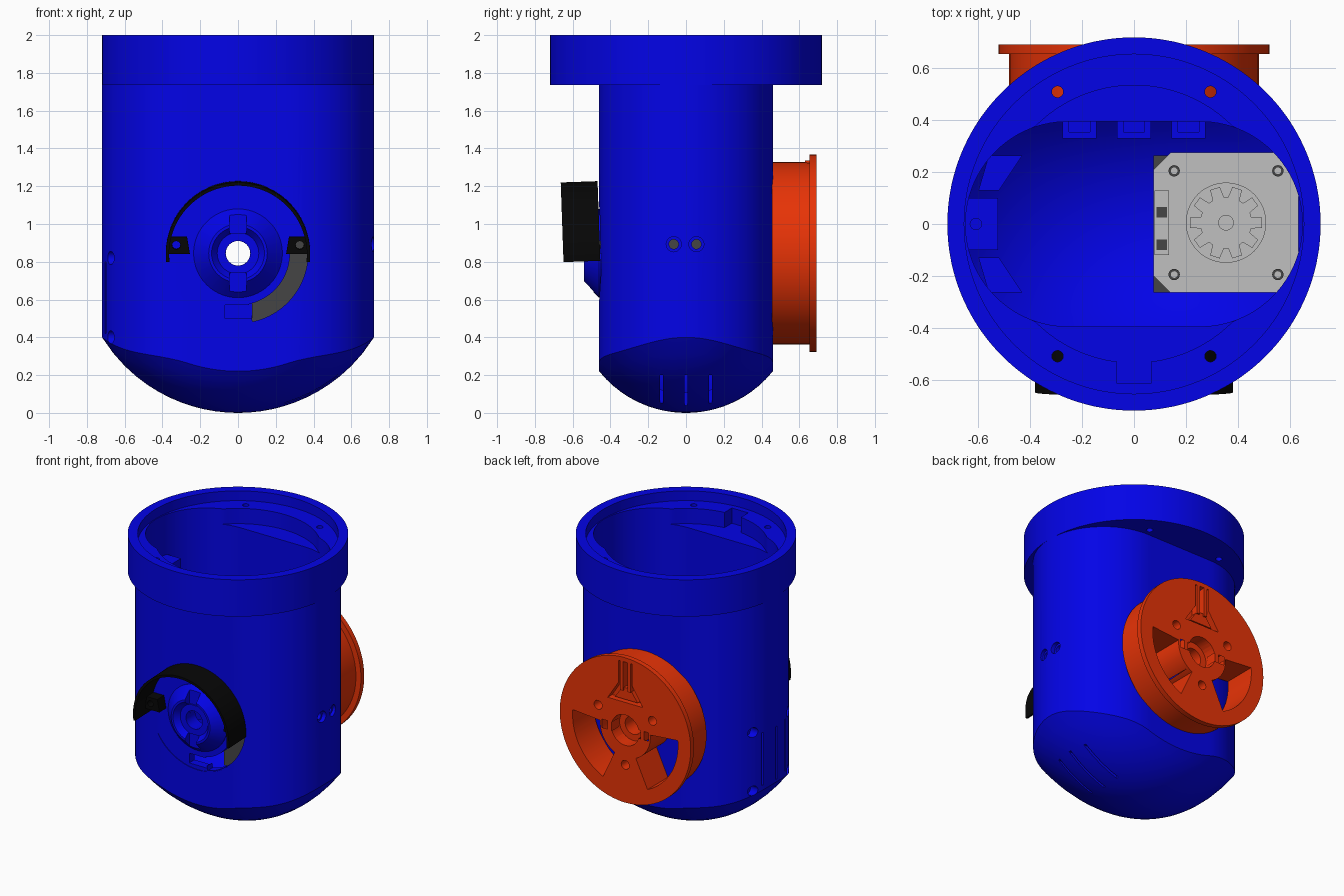
import bpy, bmesh
from math import sin, cos, radians, pi, sqrt
from mathutils import Matrix

if "Cube" in bpy.data.objects:
    bpy.data.objects.remove(bpy.data.objects["Cube"])

N = 144          # segments round the body
AXLE = 0.845     # height of the cross axle


def material(name, rgb):
    m = bpy.data.materials.new(name)
    m.use_nodes = True
    m.diffuse_color = (*rgb, 1)
    m.node_tree.nodes["Principled BSDF"].inputs["Base Color"].default_value = (*rgb, 1)
    return m


BLUE = material("blue plastic", (0.001, 0.001, 0.8))
ORANGE = material("orange plastic", (0.8, 0.033, 0.002))
BLACK = material("black plastic", (0.002, 0.002, 0.002))
STEEL = material("light grey metal", (0.53, 0.53, 0.53))
DARK = material("dark grey metal", (0.06, 0.06, 0.06))


def finish(name, bm, mat):
    bmesh.ops.remove_doubles(bm, verts=bm.verts, dist=0.0001)
    bmesh.ops.recalc_face_normals(bm, faces=bm.faces)
    me = bpy.data.meshes.new(name)
    bm.to_mesh(me)
    bm.free()
    ob = bpy.data.objects.new(name, me)
    bpy.context.collection.objects.link(ob)
    me.materials.append(mat)
    return ob


def prism(name, pts, axis, a, b, mat=BLUE):
    """Extrude a 2D outline along an axis; outlines across y are relative to the axle."""
    place = {"x": lambda p: (a, p[0], p[1]),
             "y": lambda p: (p[0], a, AXLE + p[1]),
             "z": lambda p: (p[0], p[1], a)}[axis]
    bm = bmesh.new()
    face = bm.faces.new([bm.verts.new(place(p)) for p in pts])
    out = bmesh.ops.extrude_face_region(bm, geom=[face])
    step = [(b - a) * (axis == k) for k in "xyz"]
    bmesh.ops.translate(bm, vec=step, verts=[v for v in out["geom"] if isinstance(v, bmesh.types.BMVert)])
    return finish(name, bm, mat)


def box(name, x0, x1, y0, y1, z0, z1, mat=BLUE):
    return prism(name, [(x0, y0), (x1, y0), (x1, y1), (x0, y1)], "z", z0, z1, mat)


def circle(r, cx=0, cy=0, n=32):
    return [(cx + r * cos(2 * pi * i / n), cy + r * sin(2 * pi * i / n)) for i in range(n)]


def sector(r0, r1, a0, a1, n=32):
    angles = [radians(a0 + (a1 - a0) * i / n) for i in range(n + 1)]
    return [(r1 * cos(t), r1 * sin(t)) for t in angles] + [(r0 * cos(t), r0 * sin(t)) for t in reversed(angles)]


def loft(name, rings, mat, cap):
    """Skin closed rings of points; cap both ends, or join last ring to first."""
    bm = bmesh.new()
    vs = [[bm.verts.new(p) for p in ring] for ring in rings]
    for a, b in zip(vs, vs[1:] + ([] if cap else vs[:1])):
        for i in range(len(a)):
            j = (i + 1) % len(a)
            bm.faces.new((a[i], a[j], b[j], b[i]))
    if cap:
        bm.faces.new(vs[0])
        bm.faces.new(vs[-1])
    return finish(name, bm, mat)


def turned(name, profile, mat, n=96):
    """Closed (radius, y) profile turned about the axle."""
    return loft(name, [[(x, y, AXLE + z) for x, z in circle(r, n=n)] for r, y in profile], mat, False)


def cut(ob, cutters):
    for c in cutters:
        mod = ob.modifiers.new("cut", "BOOLEAN")
        mod.operation, mod.solver, mod.object = "DIFFERENCE", "EXACT", c
    bpy.context.view_layer.update()
    me = bpy.data.meshes.new_from_object(ob.evaluated_get(bpy.context.evaluated_depsgraph_get()))
    ob.modifiers.clear()
    ob.data = me
    for c in cutters:
        bpy.data.objects.remove(c)


# Body outlines: two half circles joined by flats, over a swept-arc bottom
def dome(x, y):
    return 0.848 - sqrt(0.848 ** 2 - x * x) + 0.59 - sqrt(0.59 ** 2 - y * y)


def stadium(t, c, h):
    s, k = abs(sin(t)), abs(cos(t))
    if h * k <= c * s:
        return h / s
    return c * k + sqrt(h * h - (c * s) ** 2)


def outer(t):
    return stadium(t, 0.26, 0.46)


def inner(t):
    return stadium(t, 0.255, 0.395)


def ring(radius, height):
    pts = []
    for i in range(N):
        t = 2 * pi * i / N
        r = radius(t)
        x, y = r * cos(t), r * sin(t)
        pts.append((x, y, height(x, y)))
    return pts


def flat(z):
    return lambda x, y: z


steps = [0.01] + [k / 12 for k in range(1, 13)]
rings = [ring(lambda t, s=s: s * outer(t), dome) for s in steps]
rings += [ring(outer, flat(1.735)), ring(lambda t: 0.72, flat(1.735)), ring(lambda t: 0.72, flat(2)),
          ring(lambda t: 0.655, flat(2)), ring(lambda t: 0.655, flat(1.93)),
          ring(lambda t: max(0.535, inner(t)), flat(1.93)),
          ring(lambda t: max(0.535, inner(t)), flat(1.82)), ring(inner, flat(1.82))]
rings += [ring(lambda t, s=s: s * inner(t), lambda x, y: dome(x, y) + 0.07) for s in reversed(steps)]
body = loft("body_shell", rings, BLUE, True)

# Openings in the body
cuts = [prism("c", circle(0.375, n=64), "y", -0.6, -0.455),
        prism("c", circle(0.065), "y", -0.7, 0.7),
        prism("c", sector(0.275, 0.37, -78, 0), "y", -0.6, -0.3),
        box("c", -0.07, 0.07, -0.6, -0.3, 0.5, 0.57),
        box("c", -0.065, 0.065, -0.615, -0.5, 1.82, 1.98)]
for x in (-0.295, 0.295):
    for y in (-0.51, 0.51):
        cuts.append(prism("c", circle(0.022, x, y, 16), "z", 1.6, 2.1))
for y in (-0.065, 0.055):
    cuts.append(prism("c", circle(0.025, y, 0.893, 20), "x", 0.605, 0.8))
    cuts.append(prism("c", circle(0.04, y, 0.893, 20), "x", 0.69, 0.8))
for y in (-0.13, 0, 0.13):
    cuts.append(box("c", 0.25, 0.6, y - 0.008, y + 0.008, -0.1, 0.2))
    cuts.append(box("c", -0.8, -0.6, y - 0.008, y + 0.008, 0.42, 0.8))
for y in (-0.2, 0.2):
    for z in (0.4, 0.82):
        cuts.append(prism("c", circle(0.035, y, z, 20), "x", -0.8, -0.63))
cut(body, cuts)

# Front bearing boss with two key slots
boss = turned("bearing_boss", [(0.235, -0.44), (0.235, -0.46), (0.155, -0.54), (0.14, -0.54),
                               (0.11, -0.5), (0.065, -0.5), (0.065, -0.44)], BLUE)
cut(boss, [box("c", -0.045, 0.045, -0.6, -0.49, AXLE + z - 0.05, AXLE + z + 0.05) for z in (-0.155, 0.155)])

# Front shield: half hoop with two screw tabs, leaning slightly forward
shield = [prism("shield_hoop", sector(0.365, 0.382, -6, 186, 64), "y", -0.65, -0.455, BLACK)]
for s in (-1, 1):
    tab = prism("shield_tab", [(s * 0.255, 0), (s * 0.37, 0), (s * 0.37, 0.09), (s * 0.27, 0.09)],
                "y", -0.53, -0.455, BLACK)
    cut(tab, [prism("c", circle(0.022, s * 0.327, 0.045, 16), "y", -0.7, -0.4)])
    prism("tab_screw", circle(0.022, s * 0.327, 0.045, 16), "y", -0.48, -0.45, DARK if s > 0 else BLUE)
    shield.append(tab)
pivot = Matrix.Translation((0, -0.455, AXLE))
for ob in shield:
    ob.data.transform(pivot @ Matrix.Rotation(0.035, 4, "X") @ pivot.inverted())

# Back wheel
wheel = turned("wheel", [(0.065, 0.455), (0.482, 0.455), (0.482, 0.655), (0.522, 0.655),
                         (0.522, 0.692), (0.065, 0.692)], ORANGE)
cuts = [prism("c", sector(0.2, 0.42, a - 35, a + 35), "y", 0.4, 0.8) for a in (-30, 210)]
for a in (30, 150, 270):
    t = radians(a)
    cuts.append(prism("c", circle(0.032, 0.25 * cos(t), 0.25 * sin(t), 20), "y", 0.56, 0.8))
cuts += [prism("c", circle(0.11), "y", 0.6, 0.8),
         box("c", -0.185, 0.185, 0.62, 0.8, AXLE - 0.03, AXLE + 0.03),
         prism("c", [(-0.14, 0.2), (0.14, 0.2), (0.055, 0.33), (0.055, 0.49), (-0.055, 0.49), (-0.055, 0.33)],
               "y", 0.64, 0.8)]
cut(wheel, cuts)
prism("wheel_wedge", [(-0.09, 0.215), (0.09, 0.215), (0.03, 0.3), (-0.03, 0.3)], "y", 0.63, 0.68, ORANGE)
for s in (-1, 1):
    x = s * 0.03
    box("wheel_prong", x - 0.012, x + 0.012, 0.63, 0.692, AXLE + 0.28, AXLE + 0.49, ORANGE)
    x = s * 0.13
    box("hub_clip", x - 0.015, x + 0.015, 0.6, 0.685, AXLE - 0.05, AXLE + 0.05, ORANGE)

# Motor inside: dark case, light end plate, gear
mx, my = 0.355, 0.005


def chamfered(hx, hy, c):
    return [(mx + x, my + y) for x, y in (
        (-hx + c, -hy), (hx - c, -hy), (hx, -hy + c), (hx, hy - c),
        (hx - c, hy), (-hx + c, hy), (-hx, hy - c), (-hx, -hy + c))]


box("motor_case", 0.075, 0.6, -0.265, 0.265, 0.45, 1.0, DARK)
prism("motor_plate", chamfered(0.28, 0.27, 0.065), "z", 1.0, 1.12, STEEL)
for x in (-0.2, 0.2):
    for y in (-0.2, 0.2):
        prism("plate_screw", circle(0.022, mx + x, my + y, 16), "z", 1.1, 1.126, DARK)
        prism("screw_centre", circle(0.013, mx + x, my + y, 16), "z", 1.12, 1.13, STEEL)
prism("gear_collar", circle(0.155, mx, my, 48), "z", 1.12, 1.15, STEEL)
teeth = []
for k in range(10):
    for da, r in ((-13, 0.1), (-8, 0.14), (8, 0.14), (13, 0.1)):
        t = radians(36 * k + da)
        teeth.append((mx + r * cos(t), my + r * sin(t)))
prism("gear", teeth, "z", 1.15, 1.27, STEEL)
prism("gear_shaft", circle(0.03, mx, my), "z", 1.27, 1.31, STEEL)
box("motor_socket", 0.08, 0.135, -0.12, 0.13, 1.1, 1.135, STEEL)
for y in (-0.1, 0.025):
    box("socket_pin_hole", 0.087, 0.128, y, y + 0.04, 1.13, 1.138, DARK)

# Inner clips and side rails
for x in (-0.21, 0, 0.21):
    clip = box("wall_clip", x - 0.065, x + 0.065, 0.33, 0.42, 1.25, 1.45)
    cut(clip, [box("c", x - 0.04, x + 0.04, 0.355, 0.395, 1.35, 1.5)])
for s in (-1, 1):
    prism("side_rail", [(-0.6, s * 0.13), (-0.52, s * 0.13), (-0.43, s * 0.265), (-0.56, s * 0.265)],
          "z", 0.45, 1.2)
bracket = box("side_bracket", -0.66, -0.525, -0.1, 0.1, 1.5, 1.64)
cut(bracket, [prism("c", circle(0.022, -0.61, 0, 16), "z", 1.55, 1.7)])

# Smooth round surfaces, keep edges crisp
bpy.ops.object.select_all(action="DESELECT")
for ob in bpy.context.scene.objects:
    if ob.type == "MESH":
        ob.select_set(True)
        bpy.context.view_layer.objects.active = ob
bpy.ops.object.shade_smooth_by_angle(angle=radians(25))
